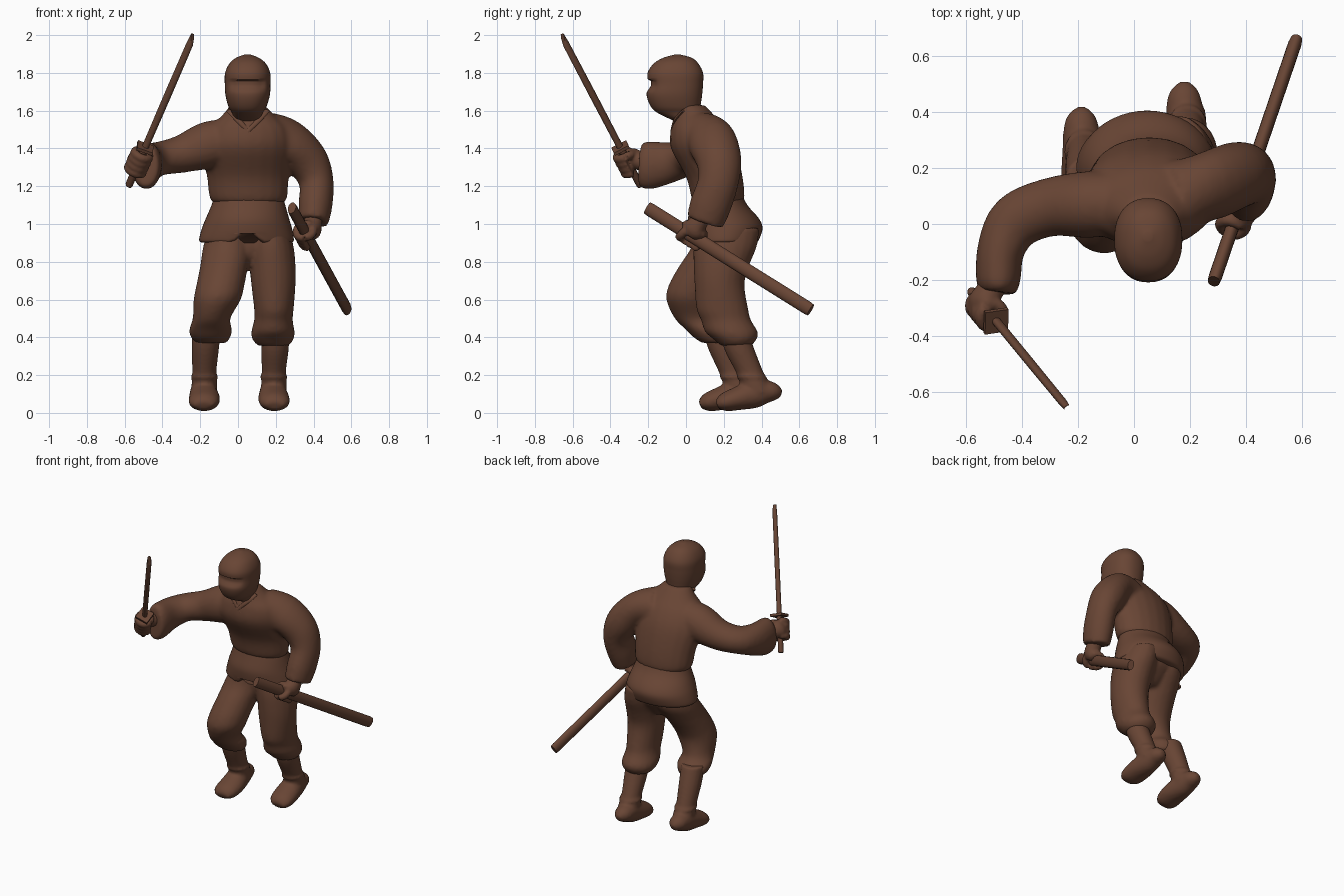
import bpy, bmesh, math
from mathutils import Vector

if "Cube" in bpy.data.objects:
    bpy.data.objects.remove(bpy.data.objects["Cube"])

brown = bpy.data.materials.new("brown")
brown.diffuse_color = (0.14, 0.06, 0.035, 1)
brown.use_nodes = True
brown.node_tree.nodes["Principled BSDF"].inputs["Base Color"].default_value = brown.diffuse_color


def spline(rows, k):
    """Catmull-Rom through rows of (x, y, z, r1, r2)."""
    out = []
    for i in range(len(rows) - 1):
        p0, p1, p2 = rows[max(i - 1, 0)], rows[i], rows[i + 1]
        p3 = rows[min(i + 2, len(rows) - 1)]
        for s in range(k):
            t = s / k
            out.append([0.5 * (2 * b + (c - a) * t + (2 * a - 5 * b + 4 * c - d) * t * t
                        + (3 * b - a - 3 * c + d) * t ** 3) for a, b, c, d in zip(p0, p1, p2, p3)])
    return out + [list(rows[-1])]


def loft(bm, rows, ref=None, k=4, sides=20, power=1):
    """Skin (super)ellipses along a path; without ref the rings stay horizontal."""
    pts = spline(rows, k)
    rings = []
    for i, p in enumerate(pts):
        c = Vector(p[:3])
        u, v = Vector((1, 0, 0)), Vector((0, 1, 0))
        if ref:
            t = (Vector(pts[min(i + 1, len(pts) - 1)][:3]) - Vector(pts[max(i - 1, 0)][:3])).normalized()
            r = Vector(ref)
            u = (r - t * r.dot(t)).normalized()
            v = t.cross(u)
        ring = []
        for s in range(sides):
            a = 2 * math.pi * s / sides
            ca, sa = (math.copysign(abs(w) ** power, w) for w in (math.cos(a), math.sin(a)))
            ring.append(bm.verts.new(c + u * p[3] * ca + v * p[4] * sa))
        rings.append(ring)
    for a, b in zip(rings, rings[1:]):
        for s in range(sides):
            n = (s + 1) % sides
            bm.faces.new((a[s], a[n], b[n], b[s]))
    bm.faces.new(rings[0])
    bm.faces.new(rings[-1])


def make(name, parts, voxel=None, smooth=4, edit=None, angle=50):
    bm = bmesh.new()
    for rows, opts in parts:
        loft(bm, rows, **opts)
    if edit:
        for v in bm.verts:
            edit(v.co)
    bmesh.ops.recalc_face_normals(bm, faces=bm.faces)
    me = bpy.data.meshes.new(name)
    bm.to_mesh(me)
    bm.free()
    me.materials.append(brown)
    me.polygons.foreach_set("use_smooth", [True] * len(me.polygons))
    ob = bpy.data.objects.new(name, me)
    bpy.context.collection.objects.link(ob)
    if voxel:
        m = ob.modifiers.new("blend", 'REMESH')
        m.mode, m.voxel_size, m.use_smooth_shade = 'VOXEL', voxel, True
        m = ob.modifiers.new("soften", 'SMOOTH')
        m.factor, m.iterations = 0.5, smooth
    else:
        me.set_sharp_from_angle(angle=math.radians(angle))
    return ob


def span(z, x0, x1, y0, y1):
    """Horizontal section from its extents."""
    return ((x0 + x1) / 2, (y0 + y1) / 2, z, (x1 - x0) / 2, (y1 - y0) / 2)


X, Z = (1, 0, 0), (0, 0, 1)

# Jacket: torso and both sleeves blended together
torso = [span(1.11, -.12, .235, .05, .29), span(1.135, -.15, .26, .03, .31), span(1.25, -.165, .27, 0, .3),
         span(1.4, -.19, .29, -.08, .265), span(1.5, -.16, .27, -.08, .215),
         span(1.57, -.09, .2, -.055, .155), span(1.63, -.04, .14, -.05, .1)]
right_sleeve = [(.0, .08, 1.46, .1, .1), (-.15, .07, 1.42, .125, .12), (-.3, .06, 1.37, .1, .105),
                (-.42, .01, 1.345, .09, .1), (-.475, -.09, 1.325, .11, .085),
                (-.485, -.2, 1.31, .128, .08), (-.49, -.245, 1.31, .11, .065)]
left_sleeve = [(.15, .1, 1.47, .13, .12), (.28, .14, 1.43, .11, .13), (.37, .175, 1.33, .11, .12),
               (.415, .17, 1.22, .092, .108), (.41, .13, 1.1, .09, .11), (.4, .1, 1.01, .08, .1)]
make("jacket", [(torso, {}), (right_sleeve, {"ref": Z}), (left_sleeve, {"ref": X})], .013, 7)

# Collar edges crossing in a V
collar = [[(-.05, -.015, 1.6, .014, .008), (0, -.06, 1.55, .014, .008), (.075, -.077, 1.47, .012, .006)],
          [(.155, -.015, 1.6, .014, .008), (.11, -.058, 1.55, .014, .008), (.05, -.077, 1.49, .012, .006)]]
make("collar", [(c, {"ref": X, "sides": 10}) for c in collar])


# Hood with a softly recessed eye opening
def eye_slot(co):
    if co.y < -.08 and abs(co.x - .05) < .1 and 1.7 < co.z < 1.765:
        fade = min(1, (.1 - abs(co.x - .05)) / .025)
        co.y += .015 * fade * min(1, (co.z - 1.7) / .03)


hood = [span(1.54, -.02, .12, -.05, .1), span(1.585, -.03, .13, -.145, .08), span(1.62, -.05, .15, -.185, .077),
        span(1.68, -.066, .168, -.208, .085), span(1.74, -.07, .172, -.2, .09), span(1.8, -.068, .17, -.203, .09),
        span(1.85, -.045, .147, -.17, .065), span(1.88, -.01, .11, -.12, .03), span(1.897, .035, .065, -.06, -.03)]
make("hood", [(hood, {"k": 7, "sides": 48, "power": .88})], edit=eye_slot)


# Flared jacket skirt with a front notch
def notch(co):
    if co.z < .95 and co.y < .15:
        co.z += .07 * max(0, 1 - abs(co.x - .05) / .08)


skirt = [span(1.17, -.12, .23, .05, .29), span(1.1, -.14, .25, .03, .325), span(1.03, -.17, .27, .01, .385),
         span(.98, -.19, .285, .01, .405), span(.925, -.205, .295, .02, .39), span(.905, -.2, .29, .03, .375),
         span(.9, -.17, .26, .05, .35)]
make("skirt", [(skirt, {"sides": 48})], edit=notch, angle=100)

# Baggy trousers gathered below the knee
right_leg = [span(.98, -.15, .1, .06, .36), span(.88, -.185, .08, .03, .34), span(.78, -.2, .055, -.035, .27),
             span(.68, -.22, .035, -.09, .2), span(.6, -.235, .015, -.105, .165), span(.5, -.24, -.04, -.06, .17),
             span(.44, -.26, -.03, .0, .215), span(.4, -.25, -.04, .04, .22), span(.37, -.22, -.06, .085, .21)]
left_leg = [span(.98, .04, .27, .06, .39), span(.88, .05, .295, .04, .375), span(.78, .06, .305, .04, .335),
            span(.68, .07, .305, .045, .31), span(.55, .085, .295, .055, .33), span(.49, .085, .29, .08, .345),
            span(.43, .07, .3, .1, .38), span(.39, .075, .295, .145, .375), span(.355, .105, .27, .185, .345)]
seat = [span(1.0, -.12, .24, .08, .36), span(.9, -.12, .24, .07, .35), span(.84, -.07, .2, .08, .31),
        span(.78, -.01, .12, .11, .26)]
make("trousers", [(right_leg, {}), (left_leg, {}), (seat, {})], .013, 5)

# Wrapped shins and soft boots
for name, x, y, z in (("right_boot", -.178, -.09, .015), ("left_boot", .19, 0, 0)):
    s = 1 if x > 0 else -1
    shin = [(x + .01, .25, .44 + z, .075, .075), (x + .005, .285, .33 + z, .073, .08), (x, .335, .22, .064, .073),
            (x, .36, .16, .068, .075), (x, .38, .11, .068, .08)]
    foot = [(x + .005 * s, .165, .04, .05, .022), (x + .005 * s, .2, .055, .077, .048),
            (x, .27, .075, .083, .062), (x - .005, .36, .1, .073, .075), (x - .01, .43, .112, .064, .06),
            (x - .01, .475, .108, .05, .045), (x - .01, .505, .1, .02, .02)]
    shin, foot = [[(a, b + y, c, d, e) for a, b, c, d, e in p] for p in (shin, foot)]
    cuff = [(x, .345 + y, .2, .06, .065), (x, .347 + y, .19, .075, .082), (x, .352 + y, .175, .06, .065)]

    def floor(co):
        co.z = max(co.z, .0)
    make(name, [(shin, {}), (foot, {"ref": X}), (cuff, {})], .011, 3, edit=floor)


# Fists: curled fingers, thumb, palm and wrist
def fist(name, c, axis, palm, wrist):
    c, a, p = Vector(c), Vector(axis).normalized(), Vector(palm)
    p = (p - a * p.dot(a)).normalized()
    f = a.cross(p)

    def arc(o, a0, a1, r, drift=0):
        rows = []
        for i in range(7):
            g = math.radians(a0 + (a1 - a0) * i / 6)
            q = c + a * (o + drift * i / 6) + (p * math.cos(g) + f * math.sin(g)) * .043
            rows.append((*q, r, r))
        return rows, {"ref": tuple(a), "k": 2, "sides": 10}
    parts = [arc(o, 0, 230, .023) for o in (-.05, -.017, .016, .048)]
    parts.append(arc(.02, 10, -120, .023, .03))
    w, m = Vector(wrist), c + p * .035
    parts.append(([(*w, .045, .045), (*w.lerp(m, .5), .05, .05), (*m, .062, .045),
                   (*(m + (m - w).normalized() * .03), .035, .025)], {"ref": tuple(a)}))
    make(name, parts, .008, 4)


pommel, tip = Vector((-.58, -.24, 1.2)), Vector((-.235, -.66, 2.0))
mouth, end = Vector((.285, -.205, 1.085)), Vector((.58, .66, .545))
fist("right_hand", pommel.lerp(tip, .16), tip - pommel, (-.5, .6, 0), (-.49, -.2, 1.32))
fist("left_hand", mouth.lerp(end, .27), mouth - end, (.7, 0, .7), (.4, .09, 1.04))


# Sword: grip, square guard, blade
def rod(p, q, steps):
    return [(*p.lerp(q, t), r1, r2) for t, r1, r2 in steps]


edge = (.6, -.5, -.5)
make("sword_grip", [(rod(pommel, tip, [(0, .017, .014), (.01, .021, .018), (.26, .021, .018)]),
                     {"ref": edge, "k": 1, "sides": 12})])
make("sword_guard", [(rod(pommel, tip, [(.245, .062, .062), (.262, .062, .062)]),
                      {"ref": edge, "k": 1, "sides": 4})], angle=30)


# Blade with its tip cut on a slant
def slant(co):
    if (co - tip).length < .03:
        co -= (tip - pommel).normalized() * .05 * max(0, (co - tip).dot(Vector(edge)) / .018 + .3)


make("sword_blade", [(rod(pommel, tip, [(.25, .019, .016), (.6, .021, .016), (.94, .02, .015), (1, .016, .012)]),
                      {"ref": edge, "k": 1, "sides": 12})], edit=slant)

# Scabbard held in the other hand
make("scabbard", [(rod(mouth, end, [(0, .034, .022), (.02, .036, .024), (.98, .036, .024), (1, .033, .021)]),
                   {"ref": Z, "k": 1, "sides": 16})])
